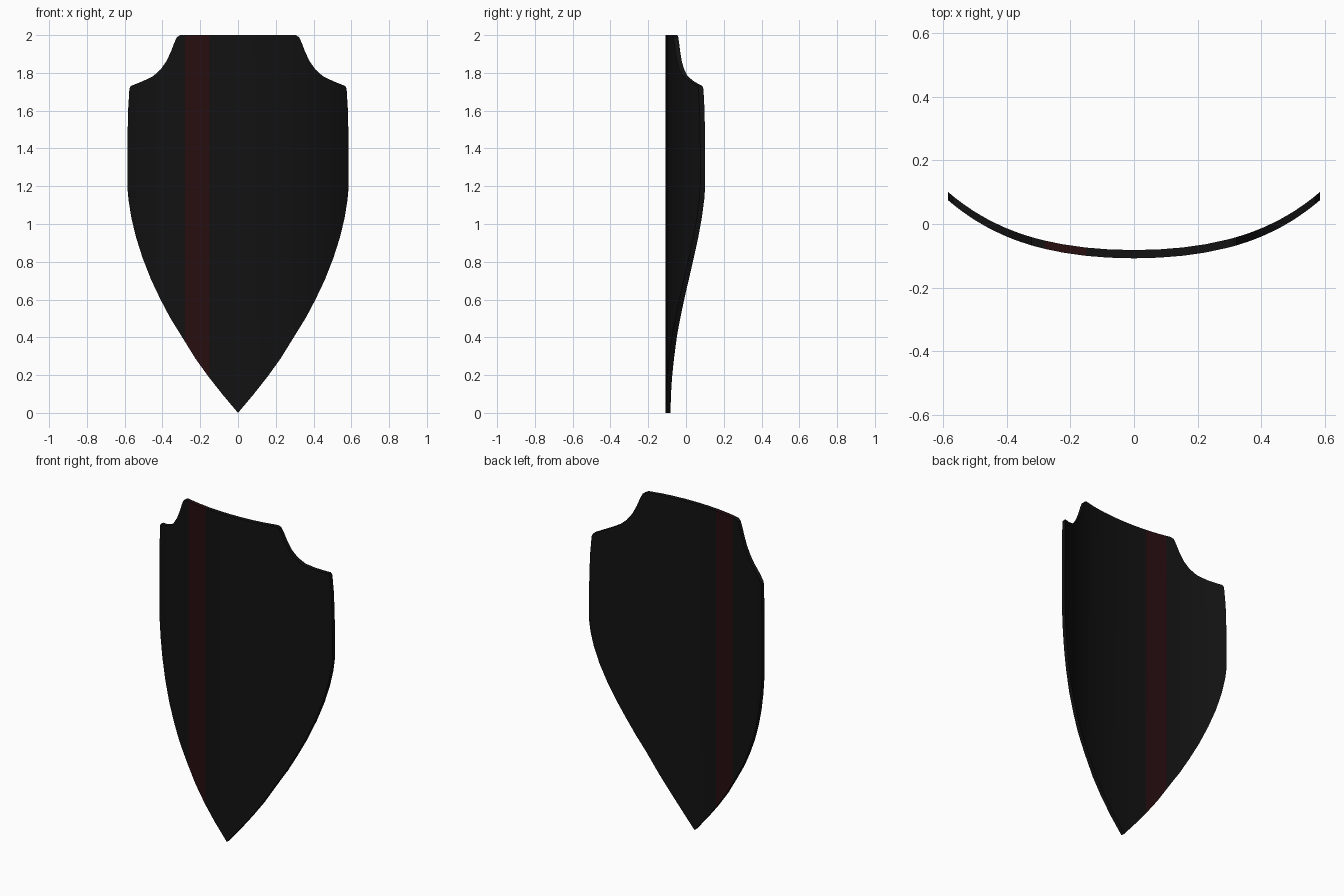
import bpy, bmesh

if "Cube" in bpy.data.objects:
    bpy.data.objects.remove(bpy.data.objects["Cube"])

# Right half of the outline (x, z), from bottom tip to top edge
half = [(0, 0), (0.08, 0.095), (0.155, 0.19), (0.225, 0.287), (0.295, 0.4),
        (0.36, 0.505), (0.41, 0.6), (0.46, 0.705), (0.505, 0.82), (0.54, 0.93),
        (0.565, 1.035), (0.58, 1.13), (0.586, 1.2), (0.586, 1.4), (0.582, 1.6),
        (0.575, 1.715), (0.569, 1.73), (0.5, 1.758), (0.45, 1.782), (0.41, 1.818),
        (0.38, 1.86), (0.356, 1.91), (0.337, 1.96), (0.323, 1.99), (0.305, 2.0)]
outline = half + [(-x, z) for x, z in reversed(half[1:])]
STRIPE = (-0.28, -0.15)
THICK = 0.026


def bow(x):
    """Depth of the front surface at a given x."""
    return -0.108 + 0.331 * x ** 2 + 0.594 * x ** 4


def material(name, color):
    m = bpy.data.materials.new(name)
    m.diffuse_color = color
    m.use_nodes = True
    m.node_tree.nodes["Principled BSDF"].inputs["Base Color"].default_value = m.diffuse_color
    return m


# Flat plate cut into vertical strips
bm = bmesh.new()
bm.faces.new([bm.verts.new((x, 0, z)) for x, z in outline])
cuts = sorted({round(x, 4) for x, z in outline} | set(STRIPE))
for x in cuts[1:-1]:
    bmesh.ops.bisect_plane(bm, geom=bm.verts[:] + bm.edges[:] + bm.faces[:],
                           dist=1e-5, plane_co=(x, 0, 0), plane_no=(1, 0, 0))

# Copy the plate as the back face and join the two with a rim
rim = [e for e in bm.edges if e.is_boundary]
front = bm.faces[:]
back = {v: bm.verts.new((v.co.x, THICK, v.co.z)) for v in bm.verts[:]}
for f in front:
    bm.faces.new([back[v] for v in reversed(f.verts)])
for a, b in [tuple(e.verts) for e in rim]:
    bm.faces.new((a, b, back[b], back[a]))

# Bow the plate around the vertical axis
for v in bm.verts:
    v.co.y += bow(v.co.x)
bmesh.ops.recalc_face_normals(bm, faces=bm.faces[:])

# Red stripe runs through both sides
for f in bm.faces:
    f.material_index = int(STRIPE[0] < f.calc_center_median().x < STRIPE[1])

mesh = bpy.data.meshes.new("shield_plate")
bm.to_mesh(mesh)
bm.free()
mesh.materials.append(material("black", (0.006, 0.006, 0.006, 1)))
mesh.materials.append(material("dark_red", (0.02, 0.004, 0.005, 1)))
shield = bpy.data.objects.new("shield_plate", mesh)
bpy.context.collection.objects.link(shield)

bpy.context.view_layer.objects.active = shield
shield.select_set(True)
bpy.ops.object.shade_smooth_by_angle(angle=0.6)
